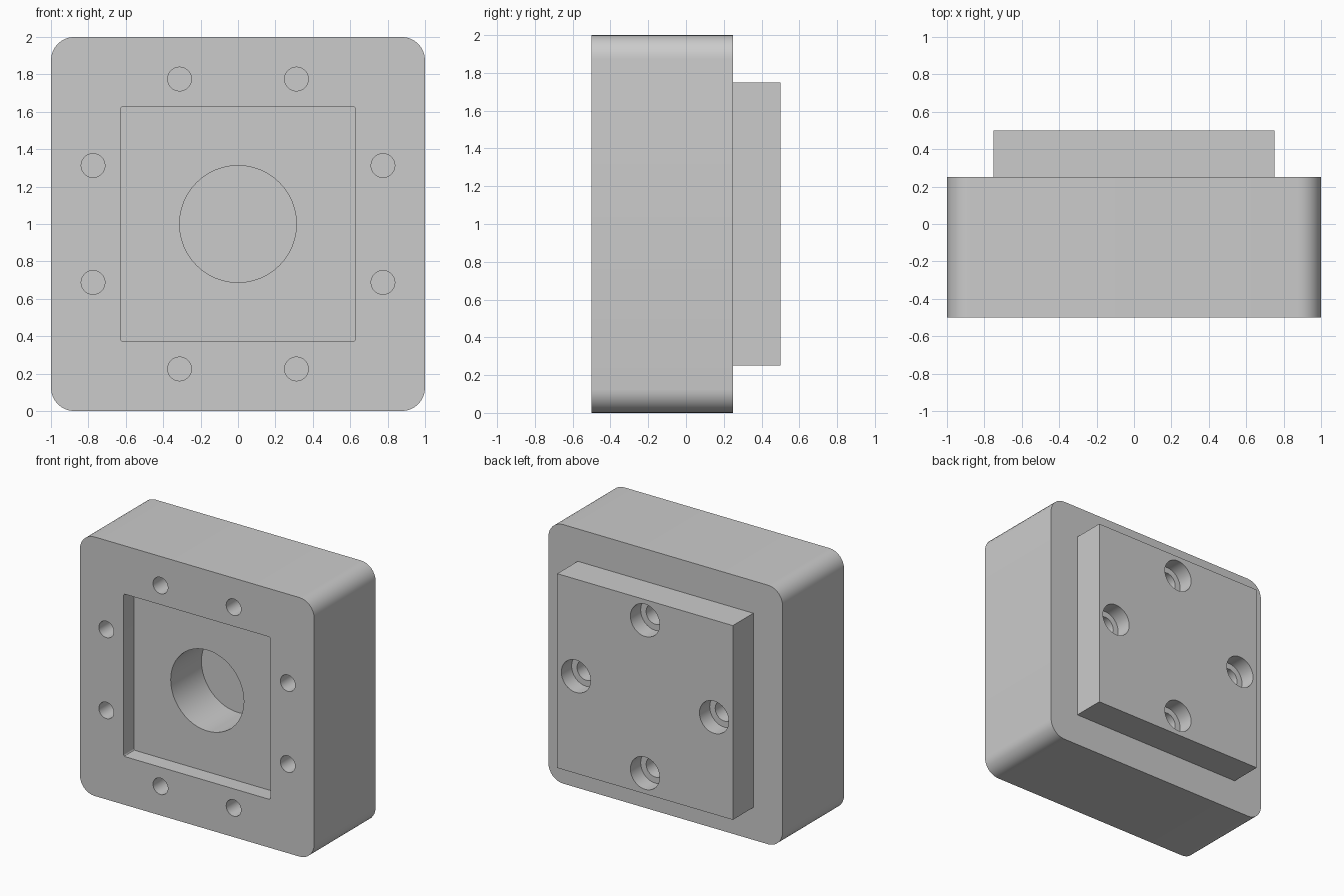
import bpy, bmesh, math
from mathutils import Matrix

default = bpy.data.objects.get("Cube")
if default:
    bpy.data.objects.remove(default, do_unlink=True)

grey = bpy.data.materials.new("light grey")
grey.use_nodes = True
colour = (0.6, 0.6, 0.6, 1)
grey.diffuse_color = colour
grey.node_tree.nodes["Principled BSDF"].inputs["Base Color"].default_value = colour


def finish(bm, name):
    bmesh.ops.recalc_face_normals(bm, faces=bm.faces[:])
    mesh = bpy.data.meshes.new(name)
    bm.to_mesh(mesh)
    bm.free()
    mesh.materials.append(grey)
    obj = bpy.data.objects.new(name, mesh)
    bpy.context.collection.objects.link(obj)
    return obj


def block(name, half, y0, y1, radius=0, segments=8):
    """Square block centred at z = 1, with its edges along y rounded."""
    bm = bmesh.new()
    bmesh.ops.create_cube(bm, size=1)
    bmesh.ops.scale(bm, vec=(2 * half, y1 - y0, 2 * half), verts=bm.verts)
    bmesh.ops.translate(bm, vec=(0, (y0 + y1) / 2, 1), verts=bm.verts)
    if radius:
        edges = [e for e in bm.edges if abs(e.verts[0].co.y - e.verts[1].co.y) > 1e-4]
        bmesh.ops.bevel(bm, geom=edges, offset=radius, segments=segments,
                        profile=0.5, affect='EDGES')
    return finish(bm, name)


def cylinder(name, x, z, radius, y0, y1, sides=32):
    """Cylinder along y; x and z are offsets from the centre of the block."""
    bm = bmesh.new()
    place = Matrix.Translation((x, (y0 + y1) / 2, 1 + z)) @ Matrix.Rotation(math.pi / 2, 4, 'X')
    bmesh.ops.create_cone(bm, cap_ends=True, segments=sides, radius1=radius,
                          radius2=radius, depth=y1 - y0, matrix=place)
    return finish(bm, name)


def cut(target, cutter):
    cutter.hide_render = True
    mod = target.modifiers.new("cut", 'BOOLEAN')
    mod.operation = 'DIFFERENCE'
    mod.solver = 'EXACT'
    mod.object = cutter
    bpy.context.view_layer.objects.active = target
    bpy.ops.object.modifier_apply(modifier=mod.name)
    bpy.data.objects.remove(cutter, do_unlink=True)


# Main housing and raised rear plate
housing = block("housing", 1, -0.5, 0.25, 0.125)
rear_plate = block("rear_plate", 0.75, 0.25, 0.5)

# Square front pocket with a round blind bore in its floor
cut(housing, block("pocket_cutter", 0.627, -0.6, -0.375, 0.012, 3))
cut(housing, cylinder("bore_cutter", 0, 0, 0.3125, -0.45, 0, 48))

# Eight front screw holes, a pair along each side
for a in (-0.3125, 0.3125):
    for b in (-0.775, 0.775):
        for x, z in ((a, b), (b, a)):
            cut(housing, cylinder("screw_hole_cutter", x, z, 0.0635, -0.6, -0.125))

# Four counterbored rear holes continuing into the housing
for x, z in ((0.59, 0), (-0.59, 0), (0, 0.59), (0, -0.59)):
    cut(rear_plate, cylinder("counterbore_cutter", x, z, 0.125, 0.375, 0.6))
    cut(rear_plate, cylinder("bolt_hole_cutter", x, z, 0.078, 0.2, 0.45))
    cut(housing, cylinder("bolt_hole_cutter", x, z, 0.078, 0, 0.3))

# Smooth round walls, sharp corners
for obj in (housing, rear_plate):
    bpy.ops.object.select_all(action='DESELECT')
    obj.select_set(True)
    bpy.context.view_layer.objects.active = obj
    bpy.ops.object.shade_smooth_by_angle(angle=math.radians(30))
